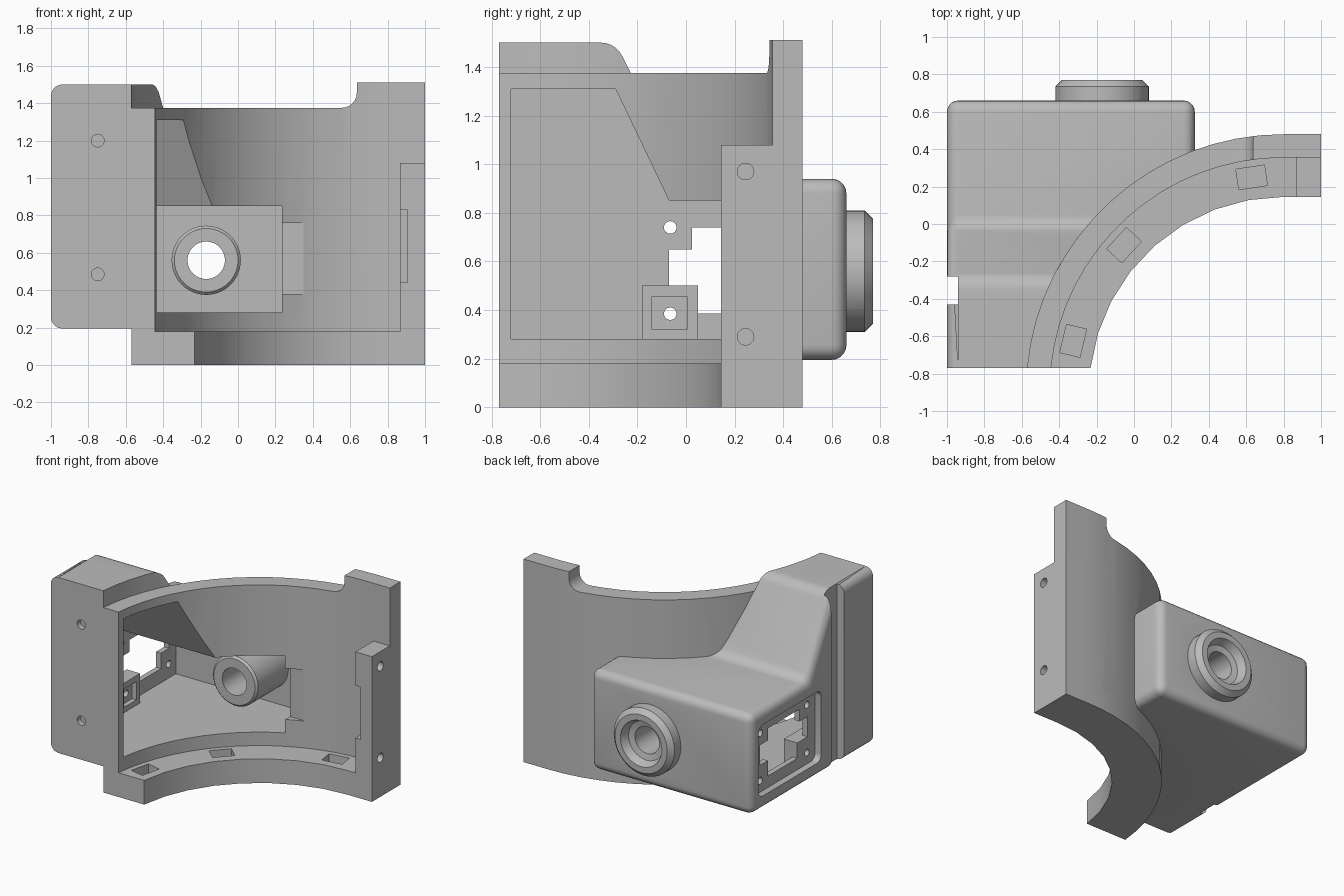
import bpy, bmesh
from math import sin, cos, pi, radians, sqrt, asin
from mathutils import Matrix, Vector

cube = bpy.data.objects.get("Cube")
if cube:
    bpy.data.objects.remove(cube, do_unlink=True)

grey = bpy.data.materials.new("plain_grey")
grey.use_nodes = True
grey.diffuse_color = (0.5, 0.5, 0.5, 1)
grey.node_tree.nodes["Principled BSDF"].inputs["Base Color"].default_value = (0.5, 0.5, 0.5, 1)

CX, CY = 0.8, -0.895              # centre of the curved wall
FRONT = -0.77
R_OUT, R_IN, R_FLANGE = 1.375, 1.25, 1.04
AXES = {"x": (1, 2, 0), "y": (0, 2, 1), "z": (0, 1, 2)}


def finish(name, bm):
    bmesh.ops.recalc_face_normals(bm, faces=bm.faces)
    me = bpy.data.meshes.new(name)
    bm.to_mesh(me)
    bm.free()
    me.materials.append(grey)
    ob = bpy.data.objects.new(name, me)
    bpy.context.scene.collection.objects.link(ob)
    return ob


def prism(name, pts, axis, lo, hi, bevel=None):
    """Extrude a 2D outline along an axis; optionally round edges chosen by a rule."""
    bm = bmesh.new()
    a, b, c = AXES[axis]
    rings = []
    for w in (lo, hi):
        ring = []
        for p in pts:
            co = [0, 0, 0]
            co[a], co[b], co[c] = p[0], p[1], w
            ring.append(bm.verts.new(co))
        rings.append(ring)
        bm.faces.new(ring)
    n = len(pts)
    for i in range(n):
        j = (i + 1) % n
        bm.faces.new((rings[0][i], rings[0][j], rings[1][j], rings[1][i]))
    if bevel:
        radius, rule = bevel
        bmesh.ops.recalc_face_normals(bm, faces=bm.faces)
        bmesh.ops.bevel(bm, geom=[e for e in bm.edges if rule(e)], offset=radius,
                        segments=5, profile=0.5, affect="EDGES")
    return finish(name, bm)


def rect(x0, x1, y0, y1):
    return [(x0, y0), (x1, y0), (x1, y1), (x0, y1)]


def circle(x, y, r, n=32):
    return [(x + r * cos(2 * pi * i / n), y + r * sin(2 * pi * i / n)) for i in range(n)]


def arc(r, n):
    """Arc from the rear right round to the front plane."""
    end = pi - asin((FRONT - CY) / r)
    return [(CX + r * cos(t), CY + r * sin(t))
            for t in (pi / 2 + (end - pi / 2) * i / n for i in range(n + 1))]


def band(r_in, r_out, n_in=8, n_out=16):
    return [(1, CY + r_out)] + arc(r_out, n_out) + arc(r_in, n_in)[::-1] + [(1, CY + r_in)]


def inside(r, n):
    """Everything enclosed by the arc, used for trimming."""
    a = arc(r, n)
    return [(2, CY + r)] + a + [(a[-1][0], -2), (2, -2)]


def combine(target, tool, op="DIFFERENCE"):
    mod = target.modifiers.new("cut", "BOOLEAN")
    mod.operation, mod.object, mod.solver = op, tool, "EXACT"
    dg = bpy.context.evaluated_depsgraph_get()
    me = bpy.data.meshes.new_from_object(target.evaluated_get(dg))
    target.modifiers.clear()
    target.data = me
    bpy.data.objects.remove(tool, do_unlink=True)


# Curved wall with a lowered rim and a filleted step at the right end
wall = prism("curved_housing", band(R_IN, R_OUT, 16), "z", 0.1, 1.51)
f = 0.08
fillet = [(0.635 - f + f * sin(t), 1.375 + f - f * cos(t))
          for t in (pi / 2 * i / 6 for i in range(7))]
combine(wall, prism("rim_cut", [(-1.2, 1.375)] + fillet + [(0.635, 1.7), (-1.2, 1.7)], "y", -1, 1))

# Bottom flange and end post
combine(wall, prism("flange", band(R_FLANGE, R_OUT), "z", 0, 0.18), "UNION")
combine(wall, prism("end_post", rect(0.865, 1, CY + R_FLANGE, CY + R_OUT), "z", 0, 1.08), "UNION")

# Rear equipment box, rounded everywhere except on the front plane
profile = [(FRONT, 0.195), (0.66, 0.195), (0.66, 0.94), (-0.01, 0.94), (-0.29, 1.5), (FRONT, 1.5)]
body = prism("box", profile, "x", -1, 0.325,
             (0.06, lambda e: not all(v.co.y < FRONT + 0.01 for v in e.verts)))
combine(body, prism("low_trim", inside(1.3, 16), "z", -1, 1.37))
combine(body, prism("high_trim", inside(R_OUT, 16), "z", 1.37, 2))
combine(wall, body, "UNION")

# Cavity that opens through the curved wall
cavity = [(-0.72, 0.28), (0.57, 0.28), (0.57, 0.85), (-0.07, 0.85), (-0.29, 1.31), (-0.72, 1.31)]
combine(wall, prism("cavity", cavity, "x", -0.91, 0.235))
combine(wall, prism("side_relief", rect(0.2, 0.35, 0.1, 0.276), "z", 0.38, 0.76))

# Vertical groove and connector recess on the outer side
combine(wall, prism("groove", rect(-1.1, -0.94, -0.43, -0.28), "z", 0, 2))
combine(wall, prism("recess", rect(-0.16, 0.575, 0.3, 0.83), "x", -1.1, -0.95,
                    (0.05, lambda e: abs(e.verts[0].co.x - e.verts[1].co.x) > 0.05)))

# Inner pad behind the connector, then the stepped opening and screw holes
combine(wall, prism("inner_pad", rect(-0.18, 0.05, 0.27, 0.5), "x", -0.93, -0.84), "UNION")
combine(wall, prism("pad_pocket", rect(-0.14, 0.005, 0.32, 0.455), "x", -0.875, -0.8))
opening = [(0.05, 0.385), (0.395, 0.385), (0.395, 0.5), (0.49, 0.5), (0.49, 0.65), (0.395, 0.65),
           (0.395, 0.74), (0.025, 0.74), (0.025, 0.65), (-0.07, 0.65), (-0.07, 0.5), (0.05, 0.5)]
combine(wall, prism("opening", opening, "x", -1.1, -0.7))
for y in (-0.065, 0.485):
    for z in (0.385, 0.74):
        combine(wall, prism("screw_hole", circle(y, z, 0.026, 16), "x", -1.1, -0.7))

# Round boss with a bored tube reaching into the cavity
BX, BZ = -0.17, 0.56
combine(wall, prism("bore", circle(BX, BZ, 0.14, 48), "y", 0.5, 0.8))
ring = [(0.1, 0.2), (0.17, 0.2), (0.185, 0.215), (0.185, 0.62), (0.25, 0.62), (0.25, 0.735),
        (0.215, 0.77), (0.17, 0.77), (0.145, 0.71), (0.1, 0.7)]
bm = bmesh.new()
N = 48
loops = [[bm.verts.new((BX + r * cos(2 * pi * i / N), y, BZ + r * sin(2 * pi * i / N)))
          for r, y in ring] for i in range(N)]
for i in range(N):
    p, q = loops[i], loops[(i + 1) % N]
    for k in range(len(ring)):
        m = (k + 1) % len(ring)
        bm.faces.new((p[k], p[m], q[m], q[k]))
combine(wall, finish("boss", bm), "UNION")

# Blind mounting holes in the front face and the end post, and the post notch
for z in (0.485, 1.2):
    combine(wall, prism("front_hole", circle(-0.75, z, 0.034, 24), "y", -0.9, -0.73))
for z in (0.29, 0.97):
    combine(wall, prism("post_hole", circle(0.245, z, 0.034, 24), "x", 0.93, 1.1))
combine(wall, prism("post_notch", rect(0.8, 0.905, 0.44, 0.83), "y", 0.1, 0.32))

# Three pockets sunk into the flange
for deg in (98.5, 137.5, 166.5):
    u = Vector((cos(radians(deg)), sin(radians(deg))))
    v = Vector((-u.y, u.x))
    c = Vector((CX, CY)) + u * 1.157
    corners = [c + u * a * 0.055 + v * b * 0.077 for a, b in ((-1, -1), (1, -1), (1, 1), (-1, 1))]
    combine(wall, prism("flange_pocket", corners, "z", 0.08, 0.26))

# Smooth the curved faces, keep machined edges sharp
bpy.ops.object.select_all(action="DESELECT")
wall.select_set(True)
bpy.context.view_layer.objects.active = wall
bpy.ops.object.shade_smooth_by_angle(angle=radians(25))
